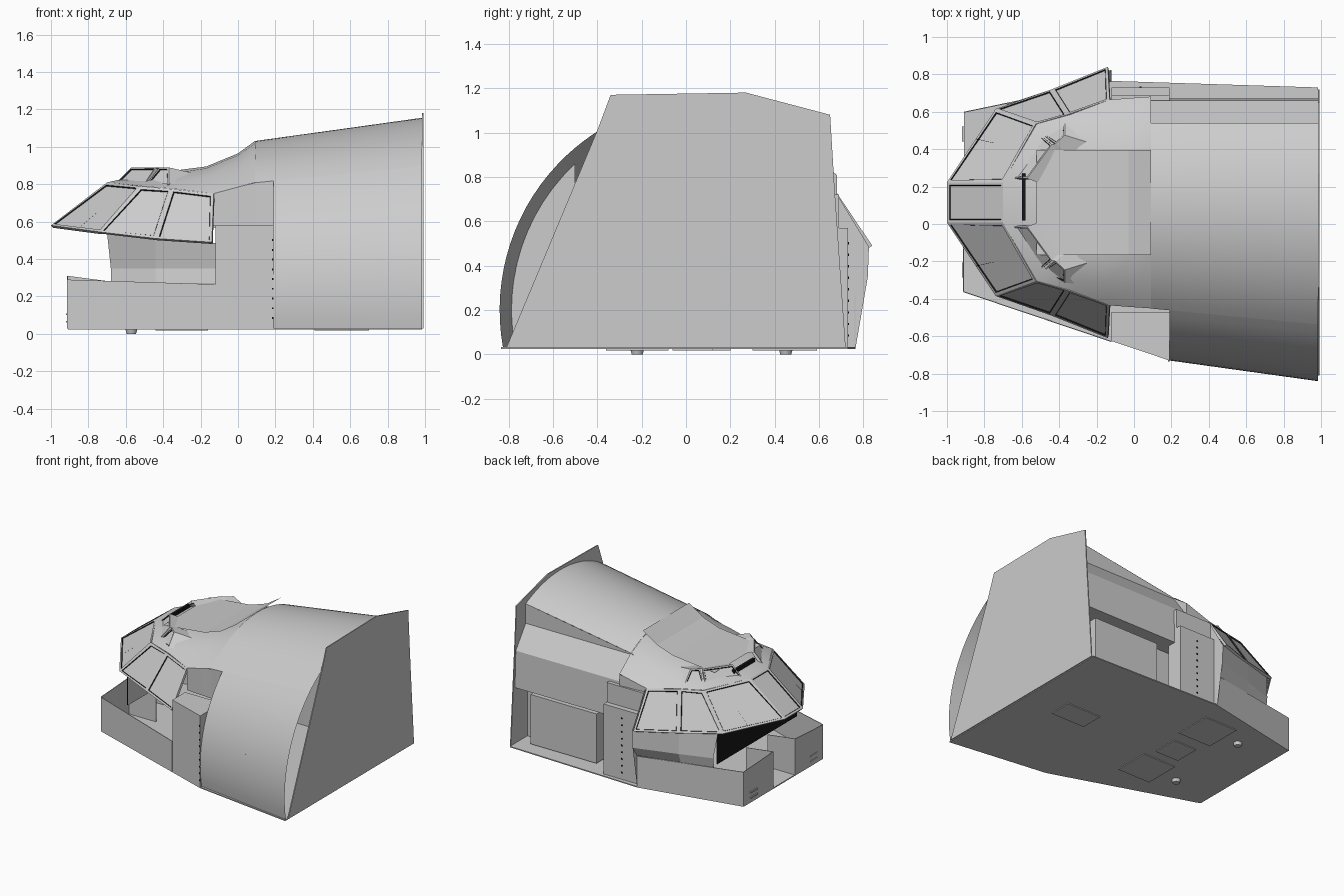
import bpy, bmesh, math
from mathutils import Vector

if "Cube" in bpy.data.objects:
    bpy.data.objects.remove(bpy.data.objects["Cube"])

Y0 = 0.115  # centre line of the cabin


def material(name, v):
    m = bpy.data.materials.new(name)
    m.diffuse_color = (v, v, v, 1)
    m.use_nodes = True
    m.node_tree.nodes["Principled BSDF"].inputs["Base Color"].default_value = m.diffuse_color
    return m


GREY = material("shell grey", 0.604)
BLACK = material("black", 0.008)


def finish(name, bm, mats, smooth=False, thick=0):
    bmesh.ops.recalc_face_normals(bm, faces=bm.faces[:])
    me = bpy.data.meshes.new(name)
    bm.to_mesh(me)
    bm.free()
    for m in mats:
        me.materials.append(m)
    ob = bpy.data.objects.new(name, me)
    bpy.context.collection.objects.link(ob)
    if thick:
        mod = ob.modifiers.new("thickness", 'SOLIDIFY')
        mod.thickness = thick
    if smooth:
        bpy.ops.object.select_all(action='DESELECT')
        ob.select_set(True)
        bpy.context.view_layer.objects.active = ob
        bpy.ops.object.shade_smooth_by_angle(angle=math.radians(35))
    return ob


def poly(name, pts, mat=GREY, thick=0):
    bm = bmesh.new()
    bm.faces.new([bm.verts.new(p) for p in pts])
    return finish(name, bm, [mat], thick=thick)


def loft(name, rows, smooth=False):
    bm = bmesh.new()
    grid = [[bm.verts.new(p) for p in r] for r in rows]
    for a, b in zip(grid, grid[1:]):
        for i in range(len(a) - 1):
            bm.faces.new((a[i], a[i + 1], b[i + 1], b[i]))
    bmesh.ops.remove_doubles(bm, verts=bm.verts[:], dist=0.0005)
    return finish(name, bm, [GREY], smooth)


def prism(name, outline, z0, z1, mat=GREY):
    bm = bmesh.new()
    f = bm.faces.new([bm.verts.new((x, y, z0)) for x, y in outline])
    ext = bmesh.ops.extrude_face_region(bm, geom=[f], use_keep_orig=True)
    bmesh.ops.translate(bm, vec=(0, 0, z1 - z0),
                        verts=[v for v in ext['geom'] if isinstance(v, bmesh.types.BMVert)])
    return finish(name, bm, [mat])


def box(name, x0, x1, y0, y1, z0, z1, mat=GREY):
    return prism(name, [(x0, y0), (x1, y0), (x1, y1), (x0, y1)], z0, z1, mat)


def side(p, s):
    return (p[0], Y0 + s * p[1], p[2])


def window(name, pts, frame=0.022):
    bm = bmesh.new()
    f = bm.faces.new([bm.verts.new(p) for p in pts])
    f.normal_update()
    if f.normal.dot(f.calc_center_median() - Vector((-0.2, Y0, 0.3))) < 0:
        f.normal_flip()
    bmesh.ops.inset_individual(bm, faces=[f], thickness=frame)
    r = bmesh.ops.inset_individual(bm, faces=[f], thickness=0.005, depth=-0.006)
    for g in r['faces']:
        g.material_index = 1  # rubber seal
    f.material_index = 0
    return finish(name, bm, [GREY, BLACK], thick=0.018)


# --- main fuselage skin: slightly conical, circular section ---
def radius(x):
    return 0.845 + (x - 0.19) * 0.139


def arc(x, a0, a1, n):
    r = radius(x)
    return [(x, Y0 - r * math.cos(a0 + (a1 - a0) * i / n),
             0.2 + r * math.sin(a0 + (a1 - a0) * i / n)) for i in range(n + 1)]


SPLIT = math.radians(47)


def low(x):
    return math.asin(-0.17 / radius(x))


def high(x):
    return math.pi - math.acos(0.425 / radius(x))


loft("roof_skin", [arc(x, SPLIT, high(x), 24) for x in (0.09, 0.19, 0.6, 0.985)], smooth=True)
loft("side_skin", [arc(x, low(x), SPLIT, 16) for x in (0.19, 0.6, 0.985)], smooth=True)
for x in (0.19, 0.6):
    edge = arc(x, low(x), SPLIT, 12)
    poly("side_bulkhead", edge + [(x, edge[-1][1], 0.03)])

# --- rear wall ---
poly("rear_wall", [(0.985, y, z) for y, z in (
    (-0.81, 0.03), (-0.4, 1.01), (-0.34, 1.17), (0.27, 1.18),
    (0.65, 1.08), (0.67, 0.75), (0.72, 0.03))], thick=0.008)

# --- floor, hatch plates and feet ---
prism("floor", [(-0.91, -0.36), (0.19, -0.73), (0.985, -0.835), (0.985, 0.73),
                (-0.12, 0.765), (-0.91, 0.6)], 0.024, 0.032)
for x0, x1, y0, y1 in ((0.41, 0.7, -0.06, 0.12), (-0.44, -0.16, -0.36, -0.08),
                       (-0.44, -0.16, 0.3, 0.59), (-0.4, -0.2, 0.0, 0.2)):
    box("floor_hatch", x0, x1, y0, y1, 0.018, 0.024)
for y in (-0.22, 0.45):
    bm = bmesh.new()
    bmesh.ops.create_cone(bm, cap_ends=True, segments=16, radius1=0.025, radius2=0.032, depth=0.026)
    bmesh.ops.translate(bm, verts=bm.verts[:], vec=(-0.57, y, 0.013))
    finish("foot", bm, [GREY])

# --- roof between the window tops and the skin ---
halves = [
    [(-0.70, 0, 0.81), (-0.70, 0.11, 0.81), (-0.52, 0.42, 0.79), (-0.34, 0.47, 0.775), (-0.13, 0.55, 0.75)],
    [(-0.52, 0, 0.85), (-0.52, 0.13, 0.85), (-0.41, 0.31, 0.85), (-0.29, 0.42, 0.82), (-0.13, 0.55, 0.75)],
    [(-0.17, 0, 0.895), (-0.17, 0.14, 0.895), (-0.17, 0.28, 0.885), (-0.15, 0.44, 0.84), (-0.13, 0.55, 0.75)],
    [(0.0, 0, 0.965), (0.0, 0.14, 0.955), (0.0, 0.28, 0.93), (0.0, 0.44, 0.87), (0.0, 0.56, 0.785)],
]
r = radius(0.09)
halves.append([(0.09, d, 0.2 + math.sqrt(r * r - d * d)) for d in (0, 0.15, 0.29, 0.44, 0.566)])
loft("cabin_roof", [[side(p, -1) for p in h[:0:-1]] + [side(p, 1) for p in h] for h in halves],
     smooth=True)

# upright walls under the roof edges, behind the windows
for s, foot in ((-1, 0.58), (1, 0.57)):
    rim = [(-0.13, 0.55, 0.75), (0.0, 0.56, 0.785), (0.09, 0.566, 0.808), (0.19, 0.576, 0.818)]
    if s > 0:
        rim.pop()
    loft("upper_wall", [[side(p, s) for p in rim], [side((p[0], p[1], foot), s) for p in rim]])
poly("roof_end", [(0.09, 0.54, 0.91), (0.09, 0.681, 0.808), (0.09, 0.681, 0.6), (0.09, 0.54, 0.6)])

# overhead panel, in sloping flat pieces
loft("overhead_panel", [[(x, Y0 - 0.28, z), (x, Y0 + 0.28, z)] for x, z in (
    (0.09, 1.033), (-0.03, 0.955), (-0.17, 0.908), (-0.52, 0.872))])
box("overhead_vent", -0.6, -0.58, 0.02, 0.27, 0.835, 0.862, BLACK)

# --- windows ---
bottom = [(-1.0, 0.108, 0.58), (-0.74, 0.50, 0.545), (-0.44, 0.605, 0.51), (-0.14, 0.725, 0.49)]
top = [(-0.70, 0.108, 0.81), (-0.525, 0.42, 0.79), (-0.355, 0.47, 0.775), (-0.13, 0.55, 0.75)]
window("centre_window", [side(bottom[0], -1), side(bottom[0], 1), side(top[0], 1), side(top[0], -1)])
brows = [[(-0.65, 0.13, 0.81), (-0.50, 0.36, 0.80), (-0.44, 0.31, 0.89), (-0.57, 0.13, 0.89)],
         [(-0.49, 0.365, 0.80), (-0.37, 0.43, 0.80), (-0.37, 0.36, 0.89), (-0.42, 0.315, 0.89)]]
for s in (-1, 1):
    for i in range(3):
        window("side_window", [side(p, s) for p in (bottom[i], bottom[i + 1], top[i + 1], top[i])])
    for q in brows:
        window("brow_window", [side(p, s) for p in q], 0.012)
    # roof pieces behind the brow windows
    loft("brow_cover", [[side(p, s) for p in row] for row in (
        [(-0.57, 0.13, 0.89), (-0.44, 0.31, 0.89), (-0.42, 0.315, 0.89), (-0.37, 0.36, 0.89)],
        [(-0.50, 0.10, 0.868), (-0.38, 0.25, 0.868), (-0.34, 0.25, 0.868), (-0.24, 0.32, 0.86)])])
    poly("brow_cheek", [side(p, s) for p in ((-0.37, 0.43, 0.80), (-0.37, 0.36, 0.89),
                                             (-0.24, 0.32, 0.86), (-0.22, 0.44, 0.81))])
    # wiper across the front window
    a, b = side((-0.85, 0.34, 0.568), s), side((-0.63, 0.29, 0.75), s)
    poly("wiper", [a, (a[0] + 0.008, a[1], a[2] + 0.007), (b[0] + 0.008, b[1], b[2] + 0.007), b], BLACK)

# --- instrument panel under the front windows, black face on a grey back ---
for name, x, mat in (("instrument_panel", -0.685, BLACK), ("instrument_panel_back", -0.678, GREY)):
    poly(name, [(x, -0.37, 0.29), (x, 0.60, 0.29), (x, 0.60, 0.55), (x, -0.37, 0.55)], mat)

# --- closed side under the left-hand windows ---
loft("left_side_panel", [
    [(-0.70, 0.61, 0.54), (-0.44, 0.71, 0.51), (-0.12, 0.825, 0.485)],
    [(-0.68, 0.64, 0.35), (-0.44, 0.72, 0.35), (-0.12, 0.82, 0.35)],
    [(-0.68, 0.63, 0.27), (-0.44, 0.69, 0.27), (-0.12, 0.765, 0.27)]])
poly("left_side_end", [(-0.12, 0.73, 0.03), (-0.12, 0.765, 0.03), (-0.12, 0.82, 0.35),
                       (-0.12, 0.825, 0.485), (-0.12, 0.67, 0.74), (-0.12, 0.6, 0.74)])

# --- low base tray with two front bays ---
for s, side_end, y_out, y_in in ((-1, -0.626, -0.36, -0.02), (1, 0.765, 0.60, 0.24)):
    poly("tray_side", [(-0.12, side_end, 0.03), (-0.91, y_out, 0.03),
                       (-0.91, y_out, 0.29), (-0.12, side_end, 0.265)], thick=0.005)
    poly("tray_front", [(-0.91, y_out, 0.03), (-0.91, y_in, 0.03),
                        (-0.91, y_in, 0.31), (-0.91, y_out, 0.29)], thick=0.005)
    poly("tray_inner", [(-0.91, y_in, 0.03), (-0.68, y_in, 0.03),
                        (-0.68, y_in, 0.28), (-0.91, y_in, 0.31)], thick=0.005)
    ym = (y_out * 2 + y_in) / 3
    for z in (0.06, 0.1):
        box("tray_handle", -0.92, -0.91, ym - 0.04, ym + 0.04, z, z + 0.01)

# --- right-hand console behind the windows ---
prism("right_console", [(-0.12, -0.47), (0.19, -0.47), (0.19, -0.73), (-0.12, -0.626)], 0.03, 0.58)

# --- left-hand console, ledge, wall and cabinet ---
box("left_console", -0.12, 0.19, 0.6, 0.73, 0.03, 0.57)
box("left_console_step", -0.12, 0.19, 0.6, 0.69, 0.57, 0.72)
for i in range(9):
    z = 0.08 + i * 0.052
    box("rivet", 0.03, 0.04, 0.73, 0.734, z, z + 0.01, BLACK)
    box("rivet", 0.182, 0.19, -0.735, -0.729, z, z + 0.01, BLACK)


def left_wall(x):
    z = 0.2 + math.sqrt(radius(x) ** 2 - 0.425 ** 2)
    return [(x, 0.54, z), (x, 0.54, 0.905), (x, 0.66, 0.74), (x, 0.67, 0.46), (x, 0.52, 0.46), (x, 0.52, 0.03)]


loft("left_wall", [left_wall(0.07), left_wall(0.985)])
box("left_cabinet", 0.32, 0.88, 0.52, 0.63, 0.04, 0.42)
